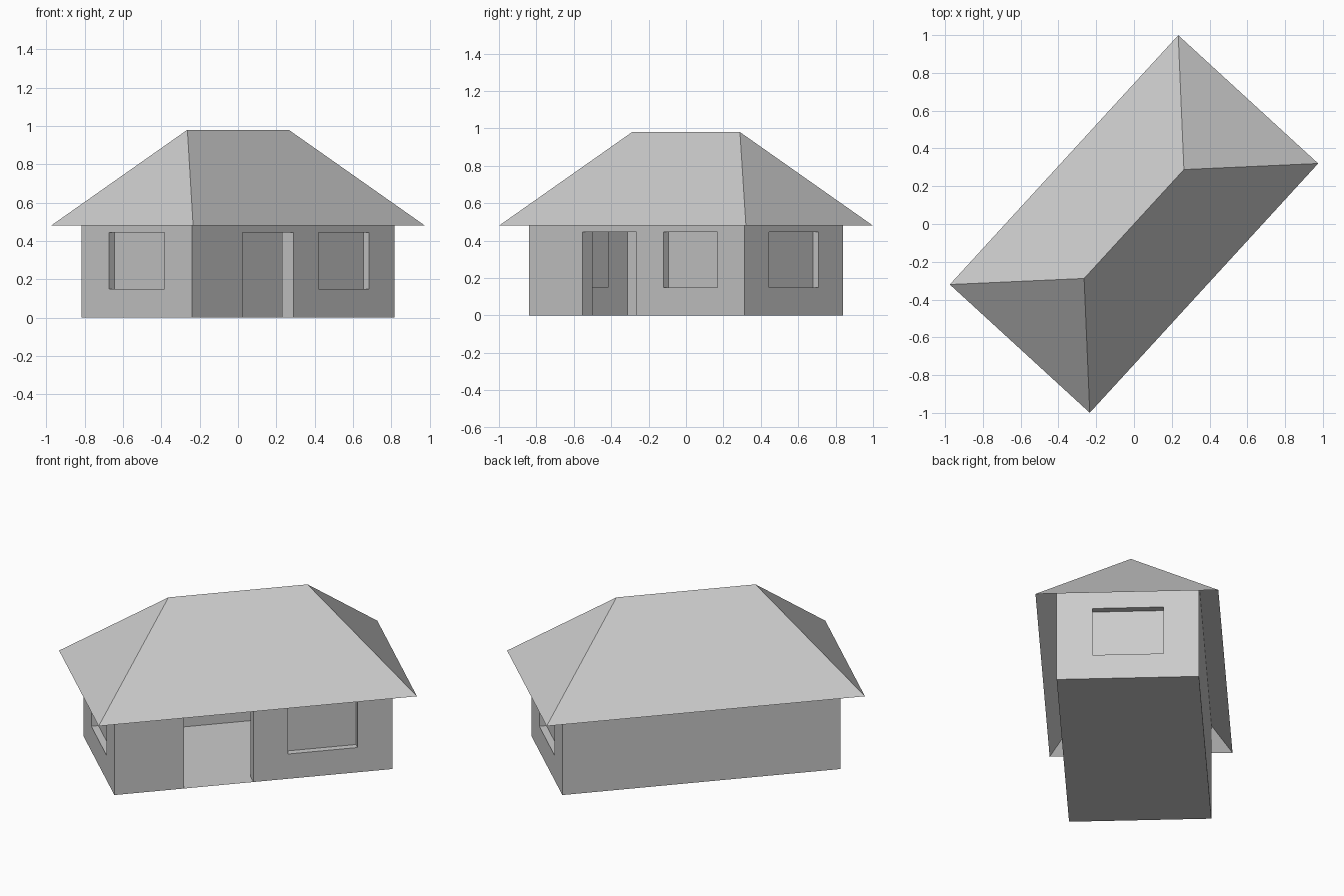
import bpy, bmesh
from math import radians
from mathutils import Matrix

if "Cube" in bpy.data.objects:
    bpy.data.objects.remove(bpy.data.objects["Cube"])

HL, HW = 0.782, 0.391            # wall half length and half width
EL, EW, RIDGE = 0.895, 0.5025, 0.391   # eave half sizes, ridge half length
EAVE_Z, TOP_Z = 0.48, 0.98
WALL_Z = EAVE_Z + (TOP_Z - EAVE_Z) * (EW - HW) / EW   # walls run up to the roof slope
TURN = Matrix.Rotation(radians(47.5), 4, 'Z')


def finish(bm, name):
    bmesh.ops.remove_doubles(bm, verts=bm.verts, dist=1e-5)
    bm.transform(TURN)
    mesh = bpy.data.meshes.new(name)
    bm.to_mesh(mesh)
    bm.free()
    obj = bpy.data.objects.new(name, mesh)
    bpy.context.collection.objects.link(obj)
    return obj


def face(bm, m, pts):
    return bm.faces.new([bm.verts.new(m @ Matrix.Translation(p).translation) for p in pts])


def place(quarter, dist):
    """Wall frame: outside looks along -y, moved out and turned by quarters."""
    return Matrix.Rotation(radians(90 * quarter), 4, 'Z') @ Matrix.Translation((0, -dist, 0))


def wall(name, quarter, dist, half, openings):
    bm, m = bmesh.new(), place(quarter, dist)
    xs = sorted({-half, half, *[v for o in openings for v in o[:2]]})
    zs = sorted({0, WALL_Z, *[v for o in openings for v in o[2:4]]})
    for a, b in zip(xs, xs[1:]):
        for c, d in zip(zs, zs[1:]):
            x, z = (a + b) / 2, (c + d) / 2
            if not any(o[0] < x < o[1] and o[2] < z < o[3] for o in openings):
                face(bm, m, [(a, 0, c), (b, 0, c), (b, 0, d), (a, 0, d)])
    finish(bm, name)


def recess(name, quarter, dist, opening, depth, pane):
    bm, m = bmesh.new(), place(quarter, dist)
    a, b, c, d = opening
    ring = [(a, c), (b, c), (b, d), (a, d)]
    for i in range(4):
        (x0, z0), (x1, z1) = ring[i], ring[(i + 1) % 4]
        if z0 == z1 == 0:        # a doorway has no sill, the floor runs through
            continue
        face(bm, m, [(x0, 0, z0), (x1, 0, z1), (x1, depth, z1), (x0, depth, z0)])
    if pane:
        face(bm, m, [(x, depth, z) for x, z in ring])
    finish(bm, name)


# Walls with their openings (x0, x1, z0, z1)
door = (-0.391, 0.0, 0, 0.445)
front_window = (0.195, 0.586, 0.15, 0.445)
end_window = (-0.195, 0.195, 0.15, 0.445)
wall("front_wall", 0, HW, HL, [door, front_window])
wall("right_wall", 1, HL, HW, [end_window])
wall("back_wall", 2, HW, HL, [])
wall("left_wall", 3, HL, HW, [end_window])

# Sunken windows and open doorway
recess("door_frame", 0, HW, door, 0.078, False)
recess("front_window", 0, HW, front_window, 0.04, True)
recess("right_window", 1, HL, end_window, 0.04, True)
recess("left_window", 3, HL, end_window, 0.04, True)

# Floor
bm = bmesh.new()
face(bm, Matrix(), [(-HL, HW, 0), (HL, HW, 0), (HL, -HW, 0), (-HL, -HW, 0)])
finish(bm, "floor")

# Hip roof, open underneath: one long slope and one end slope, turned half way round
bm = bmesh.new()
for k in (0, 2):
    m = place(k, 0)
    face(bm, m, [(-EL, -EW, EAVE_Z), (EL, -EW, EAVE_Z), (RIDGE, 0, TOP_Z), (-RIDGE, 0, TOP_Z)])
    face(bm, m, [(EL, -EW, EAVE_Z), (EL, EW, EAVE_Z), (RIDGE, 0, TOP_Z)])
finish(bm, "roof")
